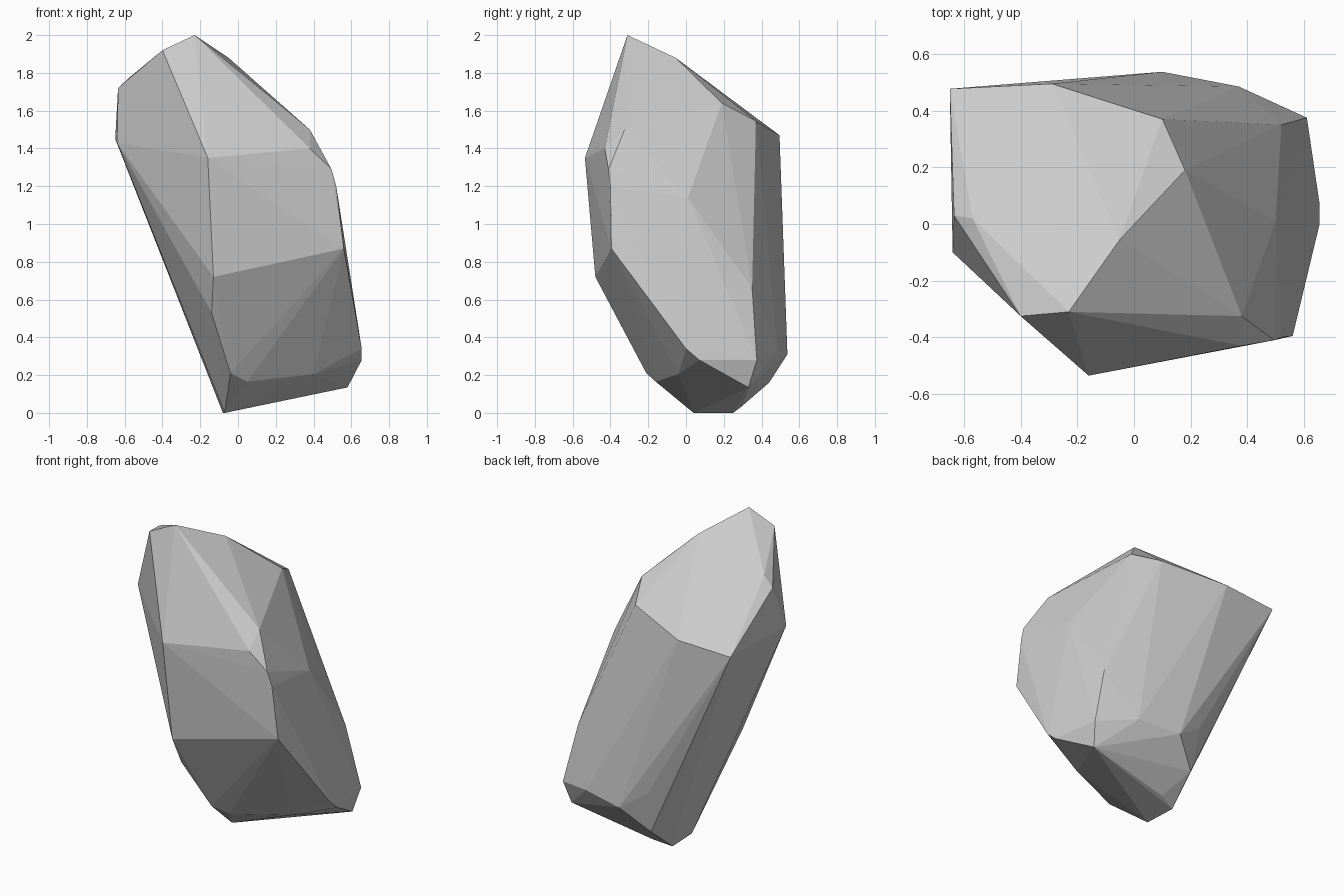
import bpy
import bmesh

# Corner points of the boulder, grouped by region
crown = [(-.23, -.31, 2.0), (-.40, -.325, 1.92), (-.05, -.055, 1.88),
         (.18, .19, 1.64), (.10, .37, 1.545), (-.29, .495, 1.47),
         (-.65, .477, 1.45), (-.635, .03, 1.72), (-.57, .02, 1.78)]
front = [(-.64, -.10, 1.43), (-.16, -.535, 1.35), (.38, -.325, 1.5),
         (.38, -.43, 1.40), (.495, -.41, 1.29), (.52, -.40, 1.20),
         (.56, -.395, .87), (-.13, -.48, .72), (-.14, -.375, .53)]
sides = [(.50, .01, 1.14), (.52, .35, .66), (.655, .0, .34),
         (.655, .07, .28), (.61, .375, .28), (.37, .485, .33),
         (.10, .537, .31), (-.08, .50, .435)]
base = [(-.04, -.21, .21), (.05, -.16, .165), (.40, -.04, .205),
        (.58, .33, .135), (-.06, .44, .16), (.03, .29, .03),
        (-.07, .04, 0), (-.08, .25, 0)]

# Wrap the corners in a faceted skin
bm = bmesh.new()
for co in crown + front + sides + base:
    bm.verts.new(co)
hull = bmesh.ops.convex_hull(bm, input=bm.verts)
loose = {g for g in hull["geom_interior"] + hull["geom_unused"]
         if isinstance(g, bmesh.types.BMVert)}
bmesh.ops.delete(bm, geom=list(loose), context='VERTS')
bmesh.ops.recalc_face_normals(bm, faces=bm.faces)

mesh = bpy.data.meshes.new("boulder")
bm.to_mesh(mesh)
bm.free()

# Plain stone colour
stone = bpy.data.materials.new("stone grey")
stone.diffuse_color = (.6, .6, .6, 1)
mesh.materials.append(stone)

boulder = bpy.data.objects.new("boulder", mesh)
bpy.context.collection.objects.link(boulder)
